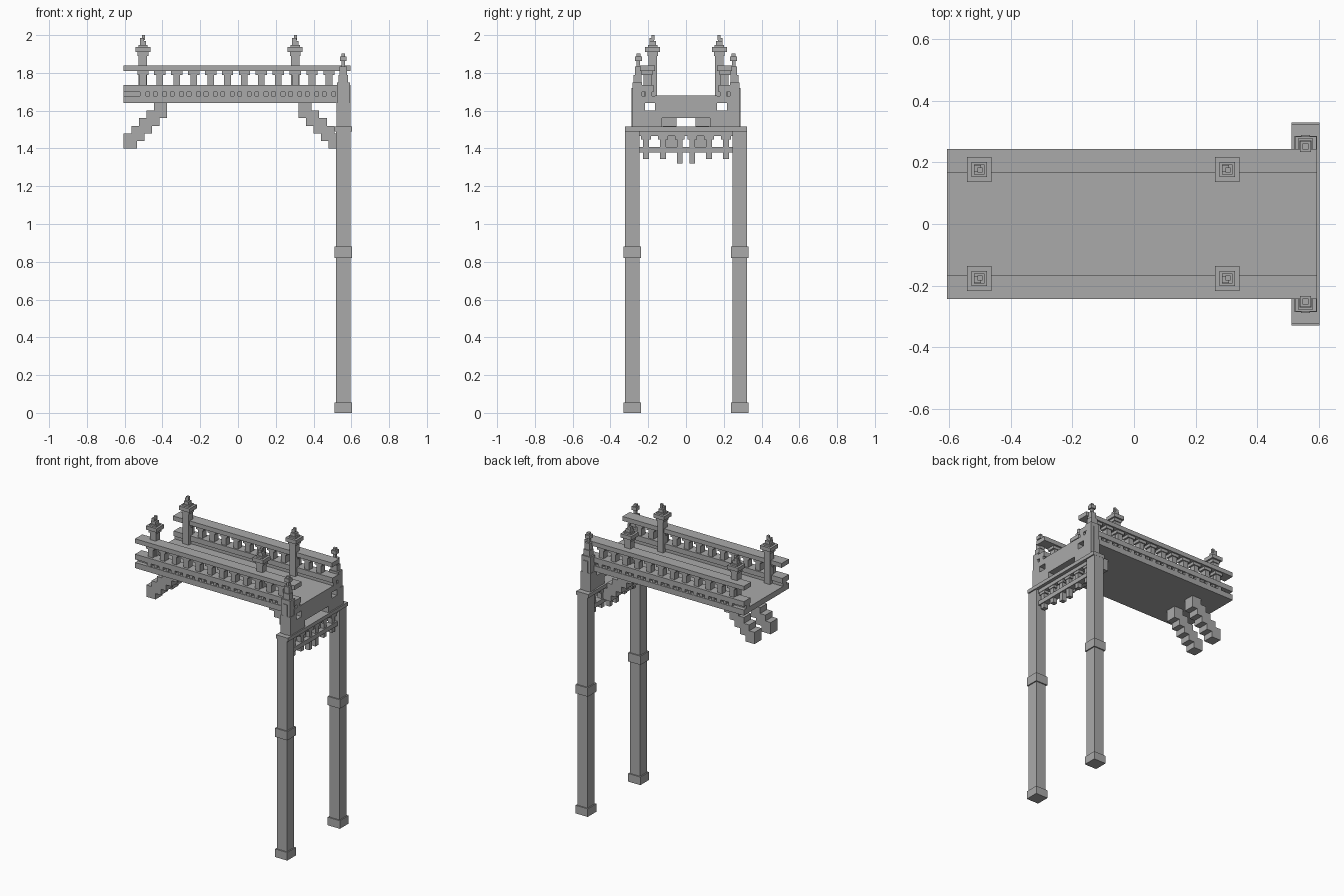
import bpy
import bmesh
from mathutils import Matrix, Vector

if "Cube" in bpy.data.objects:
    bpy.data.objects.remove(bpy.data.objects["Cube"])

stone = bpy.data.materials.new("grey_stone")
stone.use_nodes = True
grey = (0.4, 0.4, 0.4, 1)
stone.diffuse_color = grey
stone.node_tree.nodes["Principled BSDF"].inputs["Base Color"].default_value = grey


def build(name, boxes):
    """Make one object from boxes given as (x range, y range, z range)."""
    bm = bmesh.new()
    for ranges in boxes:
        centre = Vector([(a + b) / 2 for a, b in ranges])
        size = [abs(b - a) for a, b in ranges]
        bmesh.ops.create_cube(bm, size=1, matrix=Matrix.Translation(centre) @ Matrix.Diagonal((*size, 1)))
    mesh = bpy.data.meshes.new(name)
    bm.to_mesh(mesh)
    bm.free()
    mesh.materials.append(stone)
    obj = bpy.data.objects.new(name, mesh)
    bpy.context.collection.objects.link(obj)
    return obj


def pair(name, boxes):
    """Build a part on the +y side and its mirror on the -y side."""
    build("back_" + name, boxes)
    build("front_" + name, [(x, (-y[1], -y[0]), z) for x, y, z in boxes])


def around(c, width):
    return (c - width / 2, c + width / 2)


def stack(x, y, layers):
    """Square blocks piled on one centre: (width, bottom, top)."""
    return [(around(x, w), around(y, w), (lo, hi)) for w, lo, hi in layers]


X0, X1 = -0.607, 0.595
PILLAR_X, PILLAR_Y = 0.557, 0.284
POST_X = [-0.503 + 0.0895 * i for i in range(12)]
LAMP_X = (POST_X[0], POST_X[9])

# Tall legs with foot and middle bands
pair("leg", stack(PILLAR_X, PILLAR_Y, [(0.076, 0, 1.5), (0.092, 0, 0.055), (0.092, 0.82, 0.88)]))

# Bridge deck
build("deck", [((X0, X1), (-0.243, 0.243), (1.64, 1.678))])

# Parapets: rails, dentils, balusters with bracketed heads
parapet = [
    ((X0, X1), (0.165, 0.243), (1.81, 1.84)),
    ((X0, X1), (0.172, 0.243), (1.7, 1.735)),
    ((X0, X1), (0.18, 0.215), (1.675, 1.702)),
]
for x in POST_X:
    parapet += [
        (around(x, 0.035), (0.182, 0.226), (1.73, 1.812)),
        (around(x, 0.06), (0.178, 0.232), (1.79, 1.812)),
        (around(x, 0.03), (0.21, 0.24), (1.655, 1.71)),
    ]
    parapet.append((around(x + 0.045, 0.02), (0.21, 0.236), (1.675, 1.702)))
pair("parapet", parapet)

# Lamp posts with caps and small twisted flames
for label, x in zip(("outer", "inner"), LAMP_X):
    lamp = stack(x, 0.177, [
        (0.045, 1.675, 1.91), (0.056, 1.89, 1.912), (0.08, 1.91, 1.936),
        (0.05, 1.935, 1.947), (0.034, 1.945, 1.968),
    ])
    lamp += stack(x - 0.005, 0.181, [(0.022, 1.965, 1.985)])
    lamp += stack(x + 0.003, 0.175, [(0.016, 1.975, 2.0)])
    pair(label + "_lamp_post", lamp)

# Stepped brackets under both ends of the deck
for label, start, step in (("outer", -0.57, 0.04), ("inner", 0.515, -0.04)):
    pair(label + "_bracket", [
        (around(start + step * i, 0.07), (0.05, 0.125), (1.4 + 0.04 * i, 1.48 + 0.04 * i))
        for i in range(5)
    ])

# Lintel and the wall above it, leaving a central slot
build("lintel", [((0.512, 0.603), (-0.323, 0.323), (1.49, 1.515))])
build("end_wall", [((0.525, X1), (-0.163, 0.163), (1.56, 1.68))])
pair("wall_shoulder", [
    ((0.525, X1), (0.127, 0.285), (1.513, 1.562)),
    ((0.525, X1), (0.155, 0.22), (1.56, 1.6)),
])

# Corner pinnacles with buttresses and ball finials
pinnacle = [
    ((0.522, X1), (0.217, 0.286), (1.513, 1.64)),
    ((0.524, 0.592), (0.232, 0.284), (1.64, 1.75)),
    ((0.533, 0.582), (0.236, 0.277), (1.75, 1.79)),
]
pinnacle += stack(PILLAR_X, 0.252, [
    (0.038, 1.79, 1.835), (0.018, 1.83, 1.866), (0.036, 1.864, 1.888), (0.02, 1.885, 1.902),
])
pinnacle.append((around(PILLAR_X, 0.03), (0.22, 0.289), (1.515, 1.72)))
pair("pinnacle", pinnacle)

# Hanging tracery under the lintel
build("tracery_bars", [
    ((0.535, 0.58), (-0.248, 0.248), (1.378, 1.408)),
    ((0.535, 0.58), (-0.248, 0.248), (1.465, 1.492)),
])
tracery = []
for y, bottom in ((0.033, 1.32), (0.122, 1.345), (0.212, 1.345)):
    tracery += [
        (around(PILLAR_X, 0.032), around(y, 0.03), (bottom, 1.47)),
        (around(PILLAR_X, 0.04), around(y, 0.052), (1.448, 1.47)),
    ]
pair("tracery_posts", tracery)
